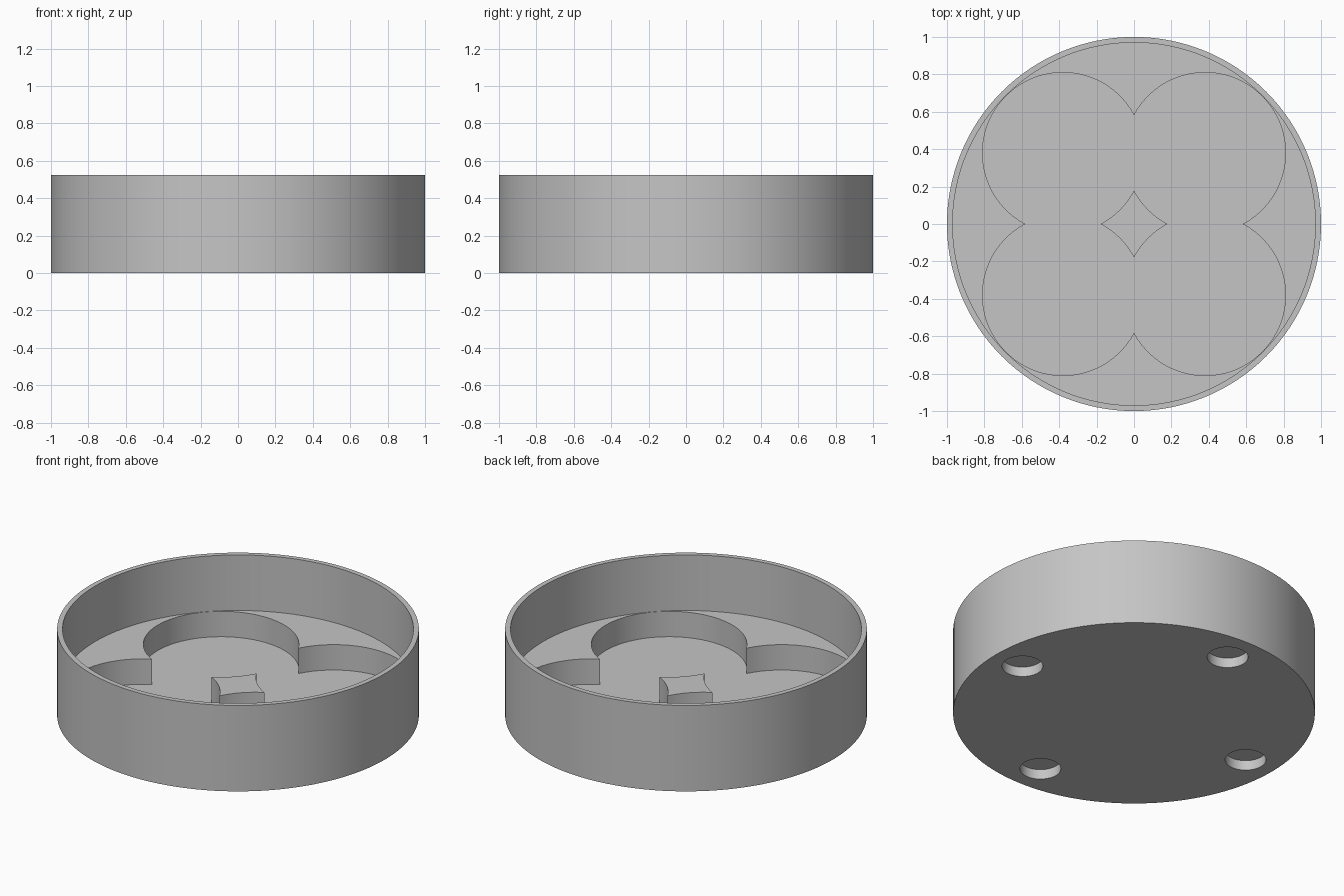
import bpy
import math

# Remove the default cube
cube = bpy.data.objects.get("Cube")
if cube:
    bpy.data.objects.remove(cube, do_unlink=True)

HEIGHT = 0.524      # full height of the cup
FLOOR = 0.185       # raised inner floor
POCKET = 0.03       # bottom of the round pockets

# Single flat colour
grey = bpy.data.materials.new("plain grey")
grey.use_nodes = True
colour = (0.56, 0.56, 0.56, 1)
grey.diffuse_color = colour
grey.node_tree.nodes["Principled BSDF"].inputs["Base Color"].default_value = colour


def cylinder(name, x, y, radius, bottom, top, sides=128):
    bpy.ops.mesh.primitive_cylinder_add(
        vertices=sides, radius=radius, depth=top - bottom,
        location=(x, y, (bottom + top) / 2))
    obj = bpy.context.object
    obj.name = name
    obj.data.materials.append(grey)
    return obj


def cut(body, cutter):
    mod = body.modifiers.new(cutter.name, "BOOLEAN")
    mod.operation = "DIFFERENCE"
    mod.solver = "EXACT"
    mod.object = cutter
    bpy.context.view_layer.objects.active = body
    bpy.ops.object.modifier_apply(modifier=mod.name)
    bpy.data.objects.remove(cutter, do_unlink=True)


# Round body with a thin wall
body = cylinder("round_tray", 0, 0, 1, 0, HEIGHT)
cut(body, cylinder("cavity_cutter", 0, 0, 0.97, FLOOR, HEIGHT + 0.2))

# Four overlapping round pockets, leaving a curved star post in the middle
for sx in (-1, 1):
    for sy in (-1, 1):
        cut(body, cylinder("pocket_cutter", 0.38 * sx, 0.38 * sy, 0.43,
                           POCKET, HEIGHT + 0.1))

# Four shallow round recesses underneath, between the pockets
for i in range(4):
    a = i * math.pi / 2
    cut(body, cylinder("recess_cutter", 0.805 * math.cos(a), 0.805 * math.sin(a),
                       0.113, -0.1, 0.06, 64))

# Smooth walls with crisp rims
bpy.ops.object.select_all(action="DESELECT")
body.select_set(True)
bpy.context.view_layer.objects.active = body
bpy.ops.object.shade_smooth_by_angle(angle=math.radians(30))
